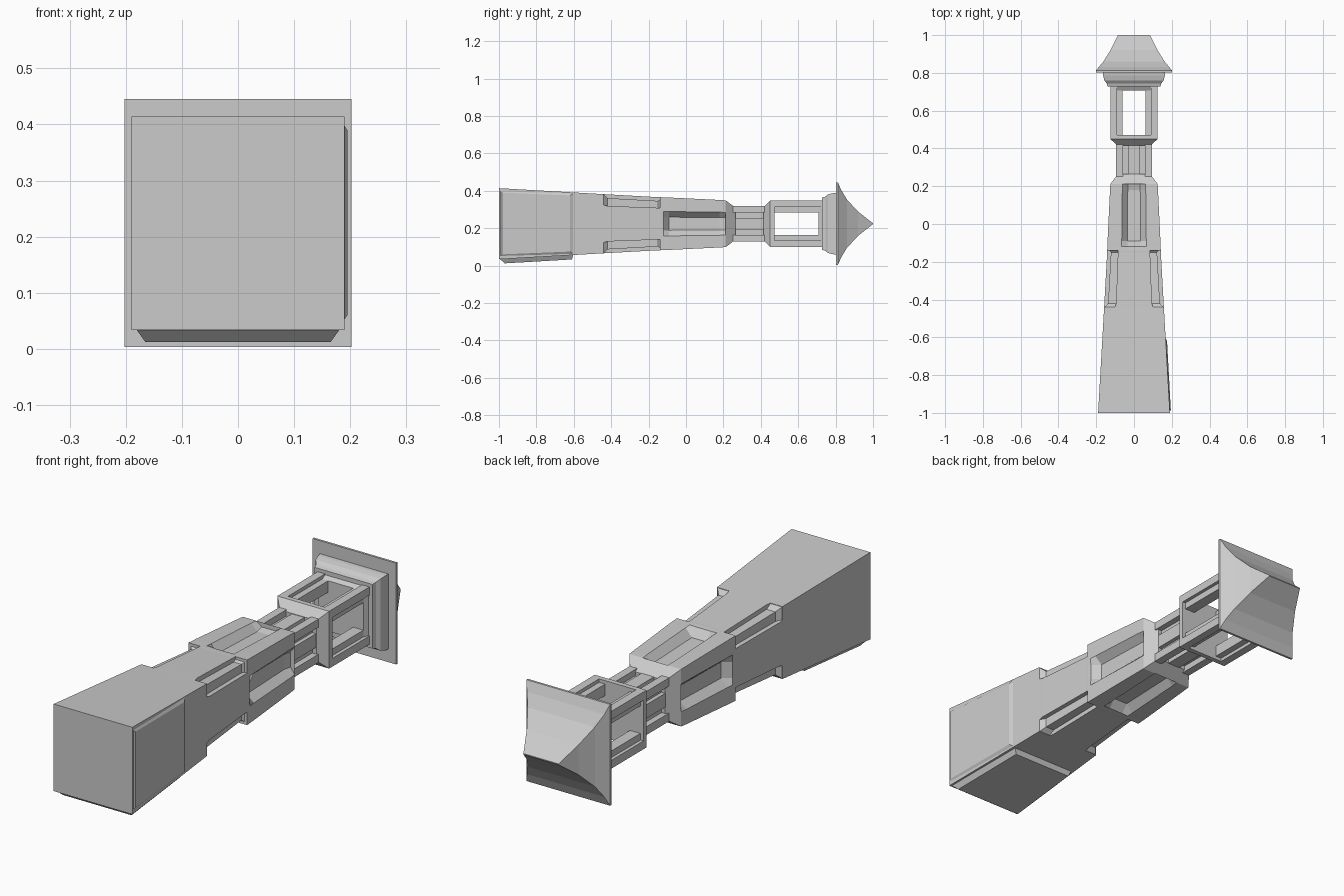
import bpy, bmesh

if "Cube" in bpy.data.objects:
    bpy.data.objects.remove(bpy.data.objects["Cube"])

CZ = 0.224  # height of the long axis


def loft(name, rings):
    """Skin rings of 3D points and cap both ends."""
    bm = bmesh.new()
    vs = [[bm.verts.new(p) for p in r] for r in rings]
    for a, b in zip(vs, vs[1:]):
        n = len(a)
        for i in range(n):
            bm.faces.new((a[i], a[(i + 1) % n], b[(i + 1) % n], b[i]))
    bm.faces.new(vs[0])
    bm.faces.new(vs[-1])
    bmesh.ops.recalc_face_normals(bm, faces=bm.faces)
    me = bpy.data.meshes.new(name)
    bm.to_mesh(me)
    bm.free()
    ob = bpy.data.objects.new(name, me)
    bpy.context.collection.objects.link(ob)
    return ob


def ring(y, quarter):
    """Repeat a quarter outline four times around the axis."""
    pts = []
    q = list(quarter)
    for _ in range(4):
        pts += [(x, y, CZ + z) for x, z in q]
        q = [(-z, x) for x, z in q]
    return pts


def square(y, h):
    return ring(y, [(h, h)])


def rect(y, hx, hz):
    return [(x, y, CZ + z) for x, z in ((hx, hz), (-hx, hz), (-hx, -hz), (hx, -hz))]


def notched(y, h, a, d):
    return ring(y, [(h, -a), (h, a), (h - d, a), (h - d, h - d), (a, h - d)])


def grooved(y, h, w, f, g):
    return ring(y, [(h - g, -f), (h - g, f), (h, w), (h, h), (w, h)])


def bar(name, x, z, h, y0, y1, hz=None):
    hz = hz or h
    return loft(name, [[(x + sx * h, y, CZ + z + sz * hz)
                        for sx, sz in ((1, 1), (-1, 1), (-1, -1), (1, -1))]
                       for y in (y0, y1)])


# tapered shaft
loft("shaft_base", [square(-1, 0.19), square(-0.44, 0.158)])
loft("shaft_middle", [notched(-0.44, 0.158, 0.1, 0.002), notched(-0.42, 0.157, 0.095, 0.02),
                      notched(-0.15, 0.142, 0.085, 0.02), notched(-0.14, 0.142, 0.085, 0.012)])
loft("shaft_upper", [grooved(-0.14, 0.142, 0.07, 0.035, 0.0), grooved(-0.12, 0.141, 0.066, 0.035, 0.001),
                     grooved(-0.09, 0.14, 0.065, 0.035, 0.035), grooved(0.18, 0.127, 0.062, 0.033, 0.03),
                     grooved(0.212, 0.125, 0.06, 0.033, 0.02)])

# raised panels on the right and the underside of the base
loft("side_panel", [[(0.185, -1.0, 0.045), (0.185, -1.0, 0.405), (0.165, -0.6, 0.39), (0.165, -0.6, 0.06)],
                    [(0.195, -0.985, 0.06), (0.195, -0.985, 0.39), (0.175, -0.62, 0.375), (0.175, -0.62, 0.075)]])
loft("under_panel", [[(-0.185, -1.0, 0.04), (0.185, -1.0, 0.04), (0.16, -0.6, 0.065), (-0.16, -0.6, 0.065)],
                     [(-0.165, -0.97, 0.012), (0.165, -0.97, 0.012), (0.145, -0.61, 0.033), (-0.145, -0.61, 0.033)]])

# neck
loft("neck_flare", [square(0.212, 0.125), square(0.265, 0.085)])
loft("neck_core", [square(0.24, 0.068), square(0.43, 0.068)])
for sx in (-1, 1):
    for sz in (-1, 1):
        bar("neck_post", sx * 0.077, sz * 0.077, 0.018, 0.25, 0.42)
    bar("neck_side_rib", sx * 0.066, 0, 0.02, 0.25, 0.42, 0.03)
    bar("neck_face_rib", 0, sx * 0.066, 0.03, 0.25, 0.42, 0.02)

# lantern cage
loft("cage_floor", [square(0.415, 0.088), square(0.45, 0.125), square(0.472, 0.125)])
for sx in (-1, 1):
    for sz in (-1, 1):
        bar("cage_post", sx * 0.107, sz * 0.107, 0.018, 0.46, 0.73)
        bar("cage_inner_frame", sx * 0.085, sz * 0.085, 0.025, 0.46, 0.73)
loft("cage_ceiling", [square(0.708, 0.11), square(0.735, 0.125)])

# stepped collar under the roof
loft("collar", [square(0.728, 0.14), square(0.745, 0.145), square(0.76, 0.157), square(0.785, 0.163),
                square(0.81, 0.165)])

# flared roof with a ridge
loft("roof", [rect(0.802, 0.202, 0.221), rect(0.812, 0.202, 0.221), rect(0.83, 0.187, 0.18),
              rect(0.86, 0.162, 0.13), rect(0.92, 0.125, 0.065), rect(1.0, 0.085, 0.002)])
